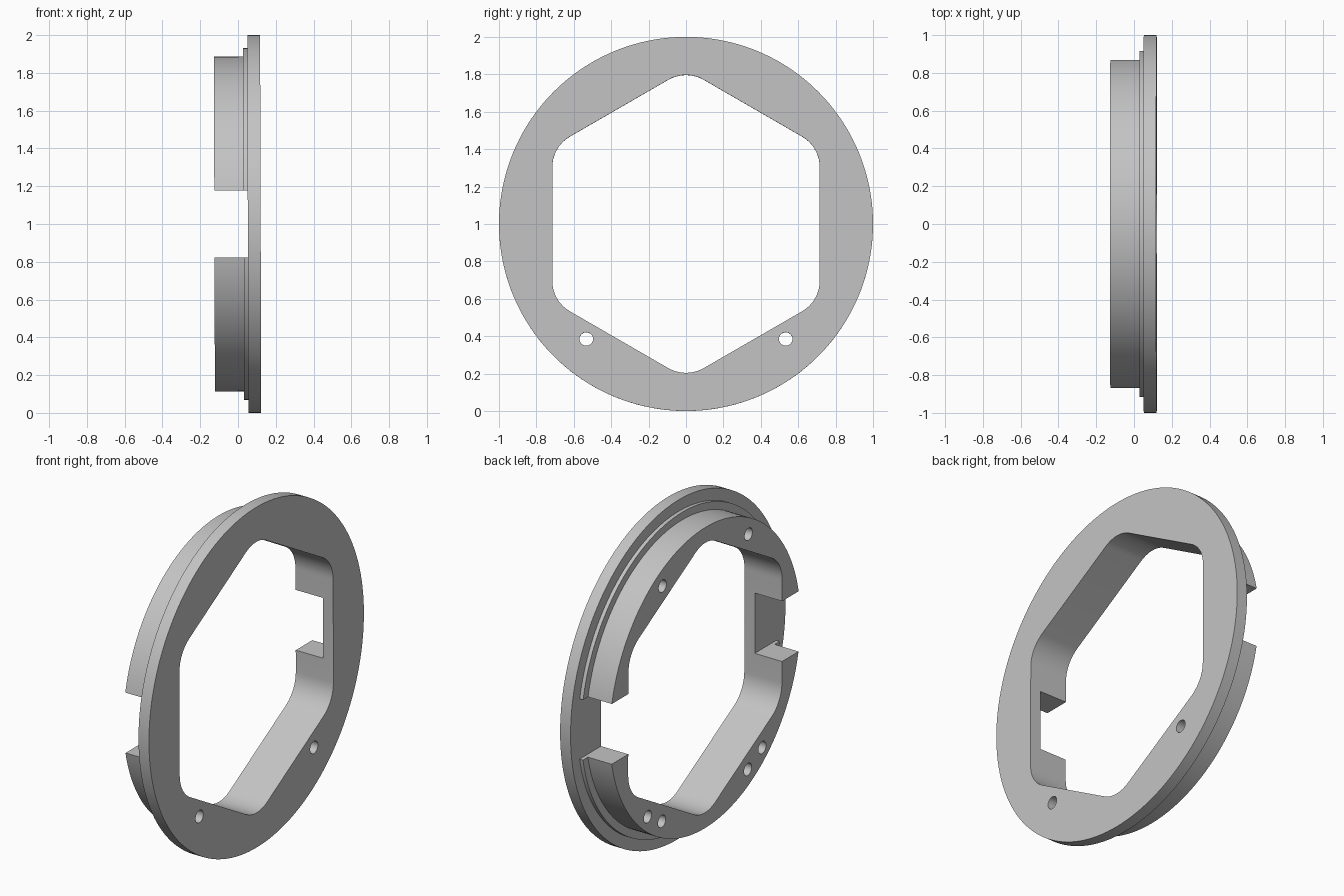
import bpy, bmesh
from math import sin, cos, pi, radians, sqrt
from mathutils import Matrix

cube = bpy.data.objects.get("Cube")
if cube:
    bpy.data.objects.remove(cube, do_unlink=True)

# Axial stations and radii
BACK, STEP, FLANGE, FRONT = -0.125, 0.03, 0.052, 0.12
MID = 1.0

grey = bpy.data.materials.new("light_grey")
grey.use_nodes = True
colour = (0.55, 0.55, 0.55, 1)
grey.diffuse_color = colour
grey.node_tree.nodes["Principled BSDF"].inputs["Base Color"].default_value = colour


def finish(name, bm):
    bmesh.ops.recalc_face_normals(bm, faces=bm.faces)
    mesh = bpy.data.meshes.new(name)
    bm.to_mesh(mesh)
    bm.free()
    mesh.materials.append(grey)
    obj = bpy.data.objects.new(name, mesh)
    bpy.context.collection.objects.link(obj)
    return obj


def circle(radius, count, y=0, z=0):
    return [(y + radius * cos(2 * pi * i / count), z + radius * sin(2 * pi * i / count))
            for i in range(count)]


def loft(name, sections):
    """Solid from (x, outline) sections running along x, capped at both ends."""
    bm = bmesh.new()
    rings = [[bm.verts.new((x, y, z)) for y, z in outline] for x, outline in sections]
    for a, b in zip(rings, rings[1:]):
        for i in range(len(a)):
            j = (i + 1) % len(a)
            bm.faces.new((a[i], a[j], b[j], b[i]))
    bm.faces.new(rings[0])
    bm.faces.new(rings[-1])
    return finish(name, bm)


def rounded_hexagon(apothem, radius, steps=10):
    reach = (apothem - radius) * 2 / sqrt(3)
    points = []
    for k in range(6):
        mid = radians(90 + 60 * k)
        for s in range(steps + 1):
            a = mid + radians(-30 + 60 * s / steps)
            points.append((reach * cos(mid) + radius * cos(a),
                           reach * sin(mid) + radius * sin(a)))
    return points


# Stepped round body: boss, thin shoulder, flange
SEG = 160
boss, shoulder, rim = (circle(r, SEG) for r in (0.887, 0.932, 1.0))
body = loft("adapter_ring", [(BACK, boss), (STEP, boss), (STEP, shoulder),
                             (FLANGE, shoulder), (FLANGE, rim), (FRONT, rim)])

# Hexagonal opening
hexagon = rounded_hexagon(0.715, 0.19)
cutters = [loft("hex_cutter", [(-0.5, hexagon), (0.5, hexagon)])]

# Notch across both sides of the boss, down to the flange
bm = bmesh.new()
bmesh.ops.create_cube(bm, size=1)
bmesh.ops.scale(bm, vec=(0.5, 3, 0.355), verts=bm.verts)
bmesh.ops.translate(bm, vec=(FLANGE - 0.25, 0, 0), verts=bm.verts)
cutters.append(finish("notch_cutter", bm))

# Lower through holes and four blind holes in the boss face
for side in (-1, 1):
    holes = [(0.533, -0.615, 0.5), (0.4, -0.693, FLANGE), (0.4, 0.693, FLANGE)]
    for y, z, end in holes:
        outline = circle(0.036, 32, side * y, z)
        cutters.append(loft("hole_cutter", [(-0.5, outline), (end, outline)]))

bpy.ops.object.select_all(action='DESELECT')
bpy.context.view_layer.objects.active = body
body.select_set(True)
for cutter in cutters:
    cutter.hide_render = True
    mod = body.modifiers.new("cut", 'BOOLEAN')
    mod.operation = 'DIFFERENCE'
    mod.solver = 'EXACT'
    mod.object = cutter
    bpy.ops.object.modifier_apply(modifier=mod.name)
    bpy.data.objects.remove(cutter, do_unlink=True)

# Stand it up with its very slight lean
body.data.transform(Matrix.Translation((0, 0, MID)) @ Matrix.Rotation(-0.003, 4, 'Y'))
bpy.ops.object.shade_smooth_by_angle(angle=radians(30))
